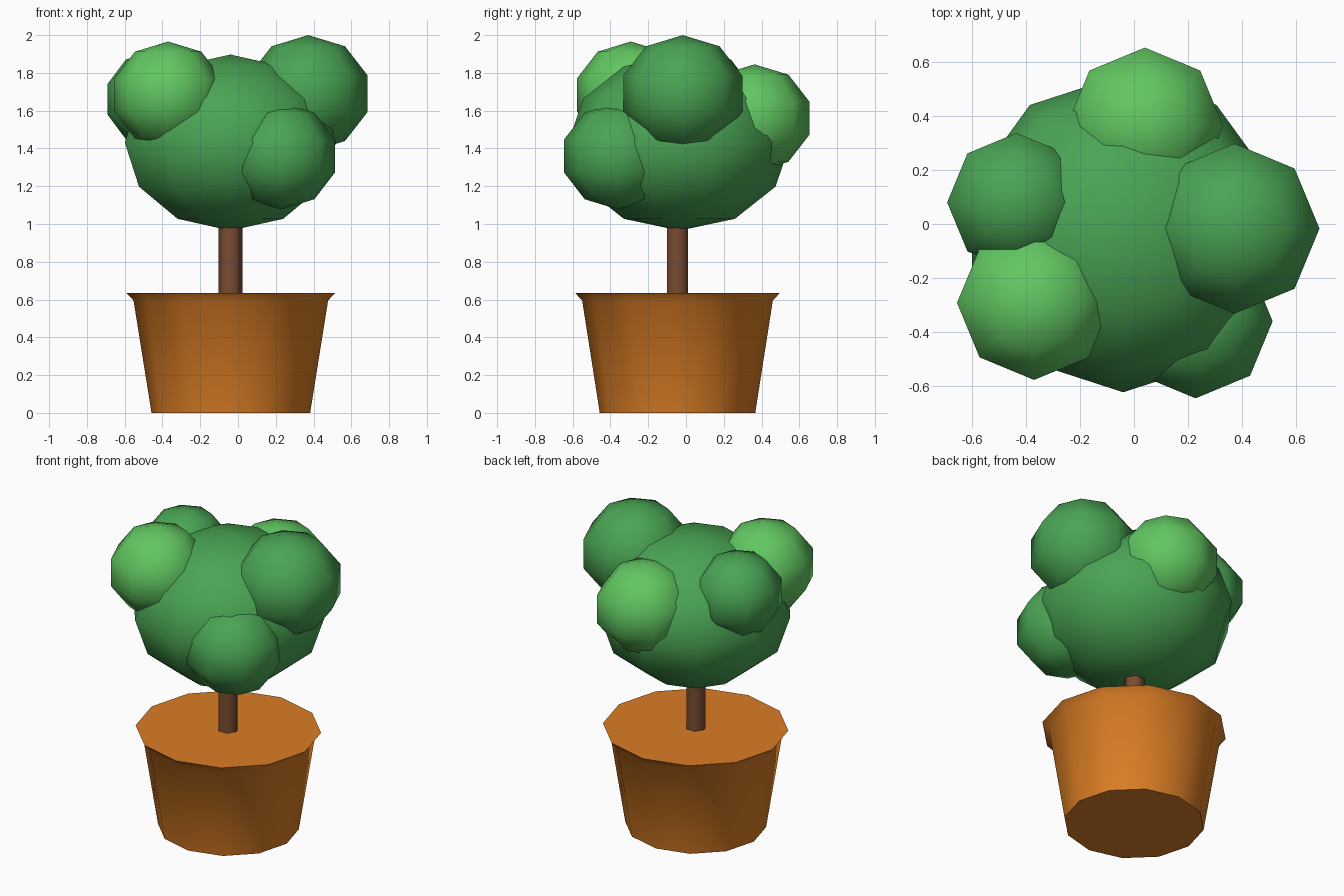
import bpy, bmesh, math

if "Cube" in bpy.data.objects:
    bpy.data.objects.remove(bpy.data.objects["Cube"])


def material(name, rgb):
    m = bpy.data.materials.new(name)
    m.diffuse_color = (*rgb, 1.0)
    m.use_nodes = True
    m.node_tree.nodes["Principled BSDF"].inputs["Base Color"].default_value = m.diffuse_color
    return m


LEAF = material("leaf green", (0.068, 0.37, 0.088))
LIGHT = material("light leaf green", (0.12, 0.57, 0.12))
CLAY = material("orange clay", (0.70, 0.205, 0.018))
BARK = material("brown bark", (0.19, 0.072, 0.031))


def lathe(name, profile, sides, centre, mat, stretch=(1, 1), start=0.0, sharp=180):
    """Turn a bottom-to-top (radius, z) profile around a vertical axis."""
    bm = bmesh.new()
    rings = []
    for r, z in profile:
        if r < 1e-6:
            rings.append([bm.verts.new((0, 0, z))] * sides)
            continue
        angles = [start + 2 * math.pi * i / sides for i in range(sides)]
        rings.append([bm.verts.new((r * stretch[0] * math.cos(a),
                                    r * stretch[1] * math.sin(a), z)) for a in angles])
    for low, high in zip(rings, rings[1:]):
        for i in range(sides):
            j = (i + 1) % sides
            corners = list(dict.fromkeys((low[i], low[j], high[j], high[i])))
            bm.faces.new(corners)
    # Flat caps on open ends
    if profile[0][0] > 0:
        bm.faces.new(rings[0][::-1])
    if profile[-1][0] > 0:
        bm.faces.new(rings[-1])
    bmesh.ops.recalc_face_normals(bm, faces=bm.faces)
    mesh = bpy.data.meshes.new(name)
    bm.to_mesh(mesh)
    bm.free()
    mesh.materials.append(mat)
    obj = bpy.data.objects.new(name, mesh)
    obj.location = centre
    bpy.context.collection.objects.link(obj)
    mesh.shade_smooth()
    mesh.set_sharp_from_angle(angle=math.radians(sharp))
    return obj


def ball(name, centre, radius, half_height, mat, sides=8, bands=5, start=0.0):
    profile = []
    for k in range(bands + 1):
        t = math.pi * k / bands
        r = 0.0 if k in (0, bands) else radius * math.sin(t)
        profile.append((r, -half_height * math.cos(t)))
    return lathe(name, profile, sides, centre, mat, start=start)


# Tapered pot with a flared rim, filled flat to the top
lathe("pot", [(0.42, 0), (0.515, 0.595), (0.553, 0.635)], 12,
      (-0.038, -0.045, 0), CLAY, stretch=(1, 0.98), sharp=50)

# Six-sided trunk
lathe("trunk", [(0.063, 0.6), (0.063, 1.3)], 6, (-0.04, -0.045, 0), BARK, sharp=65)

# Large central crown
ball("crown", (-0.04, -0.035, 1.431), 0.588, 0.466, LEAF,
     sides=10, bands=6, start=math.pi / 2)

# Smaller foliage clumps around the crown
ball("right_clump", (0.372, -0.017, 1.69), 0.331, 0.31, LEAF)
ball("left_clump", (-0.435, 0.08, 1.66), 0.27, 0.26, LEAF)
ball("front_right_clump", (0.228, -0.36, 1.36), 0.30, 0.283, LEAF)
ball("front_left_clump", (-0.37, -0.292, 1.683), 0.30, 0.283, LIGHT)
ball("back_clump", (0.04, 0.363, 1.56), 0.305, 0.285, LIGHT)
